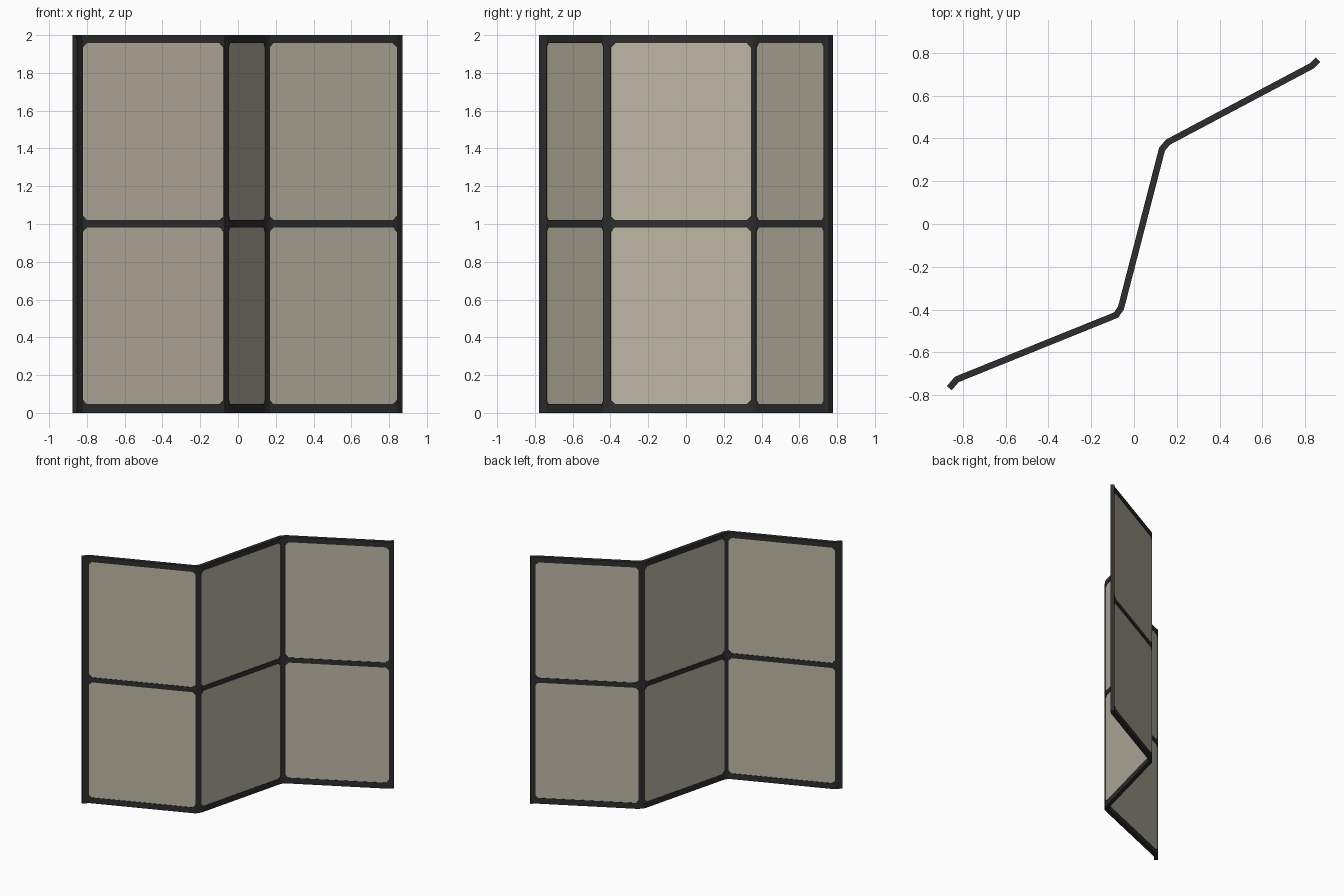
import bpy, bmesh
from mathutils import Vector

if "Cube" in bpy.data.objects:
    bpy.data.objects.remove(bpy.data.objects["Cube"])

def material(name, rgb):
    m = bpy.data.materials.new(name)
    m.diffuse_color = (*rgb, 1)
    m.use_nodes = True
    m.node_tree.nodes["Principled BSDF"].inputs["Base Color"].default_value = m.diffuse_color
    return m

BLACK = material("black wood", (0.027, 0.027, 0.028))
PAPER = material("cream paper", (0.50, 0.465, 0.37))

# folded centre line seen from above; even segments are posts, odd ones panels
PATH = [Vector(p) for p in [(-0.864, -0.768), (-0.829, -0.727), (-0.084, -0.426), (-0.061, -0.393),
                            (0.131, 0.350), (0.159, 0.383), (0.834, 0.741), (0.861, 0.768)]]

def mitre(i, half):
    """Offset vector at a path point, mitred between its two segments."""
    dirs = []
    if i > 0:
        dirs.append((PATH[i] - PATH[i - 1]).normalized())
    if i < len(PATH) - 1:
        dirs.append((PATH[i + 1] - PATH[i]).normalized())
    normals = [Vector((-d.y, d.x)) for d in dirs]
    n = sum(normals, Vector((0, 0))).normalized()
    return n * half / n.dot(normals[0])

def prism(name, bottom, top, mat):
    """Solid between two matching loops of 3D points."""
    bm = bmesh.new()
    a = [bm.verts.new(p) for p in bottom]
    b = [bm.verts.new(p) for p in top]
    bm.faces.new(a[::-1])
    bm.faces.new(b)
    for k in range(len(a)):
        j = (k + 1) % len(a)
        bm.faces.new((a[k], a[j], b[j], b[k]))
    bmesh.ops.recalc_face_normals(bm, faces=bm.faces)
    me = bpy.data.meshes.new(name)
    bm.to_mesh(me)
    bm.free()
    me.materials.append(mat)
    ob = bpy.data.objects.new(name, me)
    bpy.context.collection.objects.link(ob)

def slab(name, i, z0, z1, half, mat):
    """Upright slab along path segment i."""
    m0, m1 = mitre(i, half), mitre(i + 1, half)
    base = [PATH[i] + m0, PATH[i] - m0, PATH[i + 1] - m1, PATH[i + 1] + m1]
    prism(name, [(p.x, p.y, z0) for p in base], [(p.x, p.y, z1) for p in base], mat)

def gusset(name, i, end, z, up, half, size=0.022):
    """Small triangular block in a corner of a panel opening."""
    a, b = (i, i + 1) if end == 0 else (i + 1, i)
    d = (PATH[b] - PATH[a]).normalized()
    sides = []
    for s in (-1, 1):
        c = PATH[a] + mitre(a, half) * s
        e = c + d * size
        sides.append([(c.x, c.y, z), (e.x, e.y, z), (c.x, c.y, z + up * size)])
    prism(name, sides[0], sides[1], BLACK)

RAILS = {"bottom": (0, 0.046), "middle": (0.981, 1.021), "top": (1.957, 2.0)}
OPENINGS = [("lower", 0.046, 0.981), ("upper", 1.021, 1.957)]
HALF = 0.015

for i in range(len(PATH) - 1):
    if i % 2 == 0:
        # full-height posts at the ends and folds
        slab(f"post_{i // 2 + 1}", i, 0, 2, HALF, BLACK)
        continue
    n = i // 2 + 1
    for name, (z0, z1) in RAILS.items():
        slab(f"{name}_rail_{n}", i, z0, z1, HALF, BLACK)
    for name, z0, z1 in OPENINGS:
        slab(f"{name}_paper_{n}", i, z0, z1, HALF - 0.003, PAPER)
        for end in (0, 1):
            gusset(f"{name}_corner_{n}", i, end, z0, 1, HALF)
            gusset(f"{name}_corner_{n}", i, end, z1, -1, HALF)
